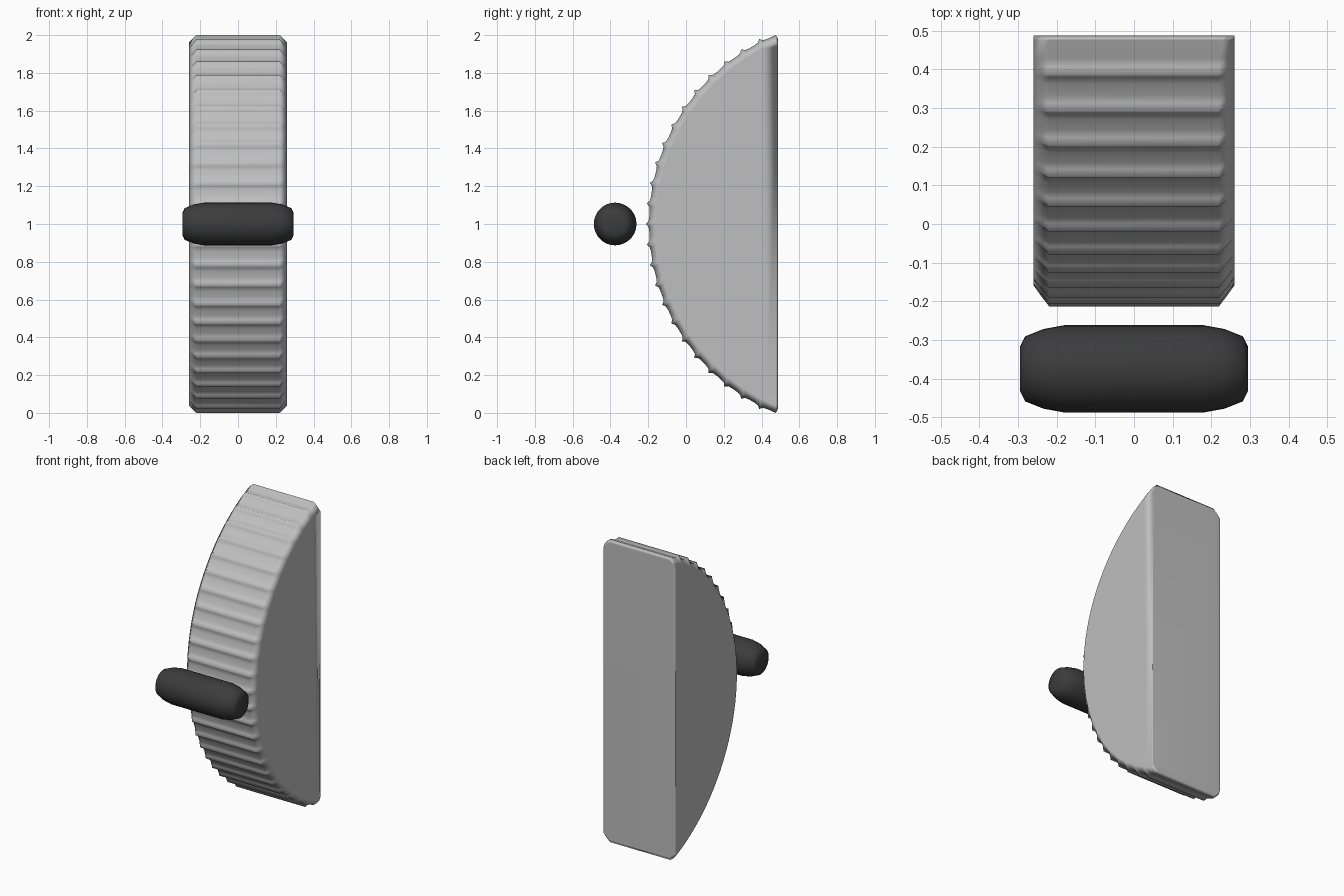
import bpy, bmesh, math

cube = bpy.data.objects.get("Cube")
if cube:
    bpy.data.objects.remove(cube, do_unlink=True)


def material(name, value):
    mat = bpy.data.materials.new(name)
    mat.use_nodes = True
    colour = (value, value, value, 1)
    mat.diffuse_color = colour
    mat.node_tree.nodes["Principled BSDF"].inputs["Base Color"].default_value = colour
    return mat


def make_object(name, bm, mat):
    bmesh.ops.recalc_face_normals(bm, faces=bm.faces)
    mesh = bpy.data.meshes.new(name)
    for face in bm.faces:
        face.smooth = True
    bm.to_mesh(mesh)
    bm.free()
    mesh.materials.append(mat)
    obj = bpy.data.objects.new(name, mesh)
    bpy.context.collection.objects.link(obj)
    return obj


def bridge(bm, a, b, closed=False):
    for i in range(len(a) if closed else len(a) - 1):
        j = (i + 1) % len(a)
        bm.faces.new((a[i], a[j], b[j], b[i]))


# Ribbed body: an arc swept across its width, with a chamfered rim
RADIUS, CENTRE, FRONT_END, BACK = 1.081, 0.886, 0.475, 0.488
STEP, TEETH = 0.1, 11

# Angle and tooth height along the arc, as a narrow ridge with hollow flanks
ribs = []
for k in range(-TEETH, TEETH + 1):
    for shift, height in ((-0.35, 0), (-0.14, 0.2), (0, 1), (0.14, 0.2), (0.35, 0)):
        ribs.append(((k + shift) * STEP, height))


def section(bm, x, inset, tooth):
    radius = RADIUS - inset
    end = math.acos((CENTRE - FRONT_END) / radius)
    full = math.acos((CENTRE - FRONT_END) / RADIUS)
    points = [(-end, 0)] + [(a * end / full, h) for a, h in ribs] + [(end, 0)]
    ring = []
    for angle, height in points:
        r = radius + height * tooth
        ring.append((CENTRE - r * math.cos(angle), 1 + r * math.sin(angle)))
    ring.insert(0, (BACK, ring[0][1] + 0.02))
    ring.append((BACK, ring[-1][1] - 0.02))
    return [bm.verts.new((x, y, z)) for y, z in ring]


bm = bmesh.new()
rim = [(0.26, 0.036, 0), (0.24, 0.016, 0.008), (0.22, 0, 0.018)]
sections = [section(bm, -x, i, t) for x, i, t in rim]
sections += [section(bm, x, i, t) for x, i, t in reversed(rim)]
for a, b in zip(sections, sections[1:]):
    bridge(bm, a, b)
bm.faces.new(sections[0])
bm.faces.new(sections[-1])
bm.faces.new([s[0] for s in sections] + [s[-1] for s in reversed(sections)])
body = make_object("ribbed_body", bm, material("light grey", 0.52))
weighted = body.modifiers.new("Weighted normals", "WEIGHTED_NORMAL")
weighted.weight = 80

# Roller in front of the body: a turned bar with rounded ends
SIDES = 32
half = [(0.295, 0.058), (0.282, 0.084), (0.235, 0.103), (0.18, 0.113)]
profile = [(-x, r) for x, r in half] + [(x, r) for x, r in reversed(half)]
bm = bmesh.new()
rings = []
for x, r in profile:
    turns = [math.tau * i / SIDES for i in range(SIDES)]
    rings.append([bm.verts.new((x, -0.375 + r * math.cos(t), 1 + r * math.sin(t)))
                  for t in turns])
for a, b in zip(rings, rings[1:]):
    bridge(bm, a, b, closed=True)
bm.faces.new(rings[0])
bm.faces.new(rings[-1])
make_object("front_roller", bm, material("dark grey", 0.045))
